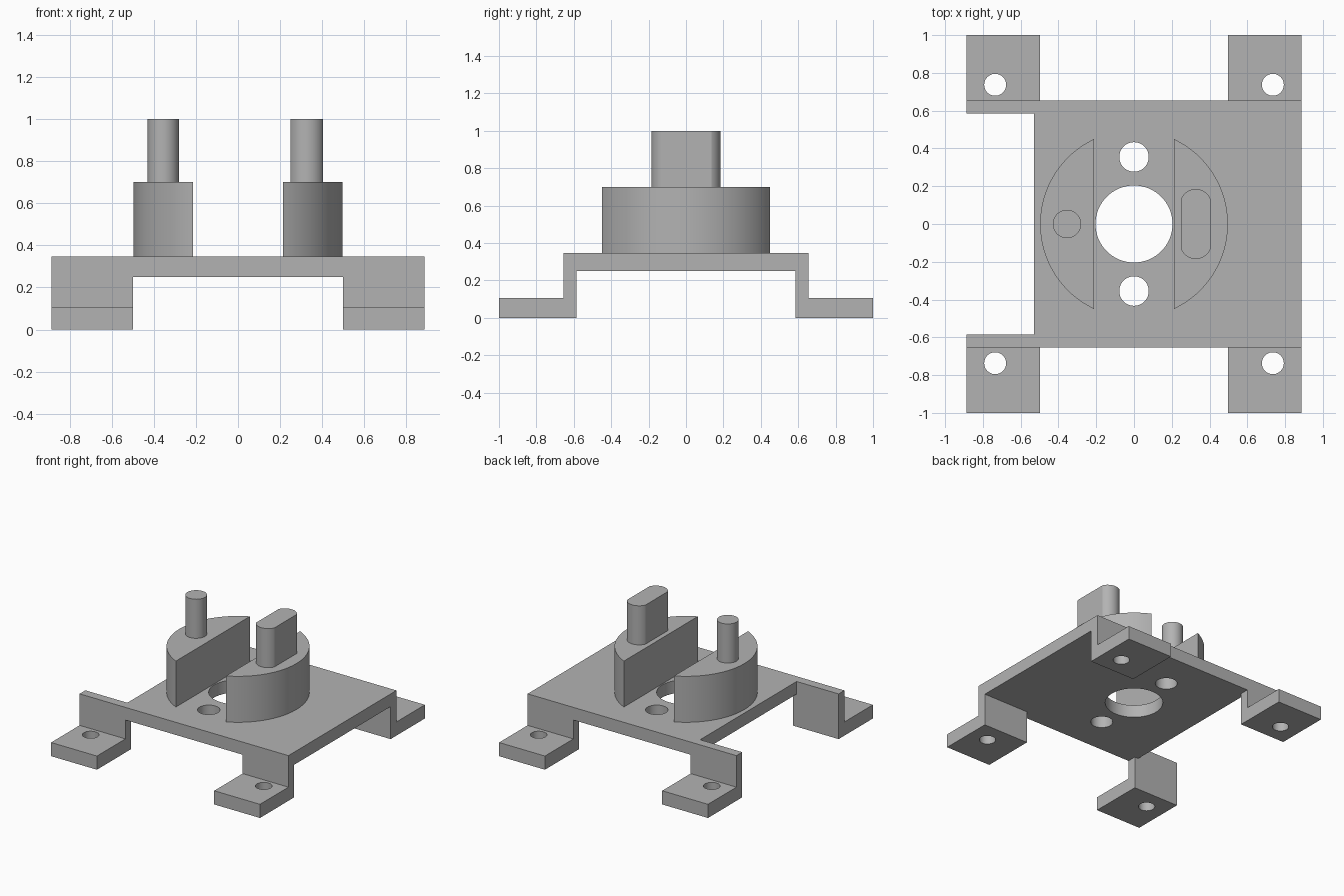
import bpy
import bmesh
from math import sin, cos, pi, atan2, acos
from mathutils import Vector

cube = bpy.data.objects.get("Cube")
if cube:
    bpy.data.objects.remove(cube, do_unlink=True)

grey = bpy.data.materials.new("plain grey")
grey.use_nodes = True
colour = (0.45, 0.45, 0.45, 1)
grey.diffuse_color = colour
grey.node_tree.nodes["Principled BSDF"].inputs["Base Color"].default_value = colour

TOP, UNDER = 0.347, 0.25
WALL_IN, WALL_OUT = 0.585, 0.655
SIDE = 0.887


def extrude(name, points, direction):
    """Prism from a closed loop of 3D points."""
    bm = bmesh.new()
    face = bm.faces.new([bm.verts.new(p) for p in points])
    result = bmesh.ops.extrude_face_region(bm, geom=[face])
    moved = [v for v in result["geom"] if isinstance(v, bmesh.types.BMVert)]
    bmesh.ops.translate(bm, verts=moved, vec=Vector(direction))
    bmesh.ops.recalc_face_normals(bm, faces=bm.faces)
    mesh = bpy.data.meshes.new(name)
    bm.to_mesh(mesh)
    bm.free()
    mesh.materials.append(grey)
    obj = bpy.data.objects.new(name, mesh)
    bpy.context.collection.objects.link(obj)
    return obj


def arc(cx, cy, r, start, end, steps):
    return [(cx + r * cos(start + (end - start) * i / steps),
             cy + r * sin(start + (end - start) * i / steps)) for i in range(steps + 1)]


def upright(name, outline, low, high):
    return extrude(name, [(x, y, low) for x, y in outline], (0, 0, high - low))


def cylinder(name, x, y, r, low, high):
    return upright(name, arc(x, y, r, 0, 2 * pi, 64)[:-1], low, high)


def combine(target, tool, operation):
    mod = target.modifiers.new(operation.title(), "BOOLEAN")
    mod.operation = operation
    mod.solver = "EXACT"
    mod.object = tool
    bpy.context.view_layer.objects.active = target
    bpy.ops.object.modifier_apply(modifier=mod.name)
    bpy.data.objects.remove(tool, do_unlink=True)


# Plate with a notch on the right side, leaving two thin rails
notch = -0.53
plate = upright("mounting_plate", [
    (-SIDE, -WALL_OUT), (SIDE, -WALL_OUT), (SIDE, WALL_OUT), (-SIDE, WALL_OUT),
    (-SIDE, WALL_IN), (notch, WALL_IN), (notch, -WALL_IN), (-SIDE, -WALL_IN)], UNDER, TOP)

# Four stepped legs with feet
profile = [(WALL_IN, 0), (1, 0), (1, 0.105), (WALL_OUT, 0.105), (WALL_OUT, 0.3), (WALL_IN, 0.3)]
for sx in (-1, 1):
    for sy in (-1, 1):
        leg = extrude("leg", [(sx * 0.498, sy * y, z) for y, z in profile],
                      (sx * (SIDE - 0.498), 0, 0))
        combine(plate, leg, "UNION")

# Bolt holes, cable holes and centre hole
holes = [(sx * 0.735, sy * 0.737, 0.058) for sx in (-1, 1) for sy in (-1, 1)]
holes += [(0, -0.355, 0.078), (0, 0.355, 0.078), (0, 0, 0.204)]
for x, y, r in holes:
    combine(plate, cylinder("hole_cutter", x, y, r, -0.1, 0.5), "DIFFERENCE")

# Two segments of a round boss, one on each side of the slot
half = acos(0.213 / 0.497)
left_boss = upright("left_boss", arc(0, 0, 0.497, -half, half, 48), TOP, 0.7)
right_boss = upright("right_boss", arc(0, 0, 0.497, pi - half, pi + half, 48), TOP, 0.7)

# Round pin and flat-sided pin with curved ends
round_pin = cylinder("round_pin", -0.355, 0, 0.075, 0.7, 1)
half_width, straight, tip = 0.077, 0.135, 0.185
rise = tip - straight
radius = (half_width ** 2 + rise ** 2) / (2 * rise)
centre = tip - radius
a = atan2(straight - centre, half_width)
outline = arc(0.327, centre, radius, a, pi - a, 24)
outline += arc(0.327, -centre, radius, pi + a, 2 * pi - a, 24)
flat_pin = upright("flat_pin", outline, 0.7, 1)

# Smooth curved walls, keep corners sharp
for obj in (plate, left_boss, right_boss, round_pin, flat_pin):
    bpy.ops.object.select_all(action="DESELECT")
    obj.select_set(True)
    bpy.context.view_layer.objects.active = obj
    bpy.ops.object.shade_smooth_by_angle(angle=pi / 7)
